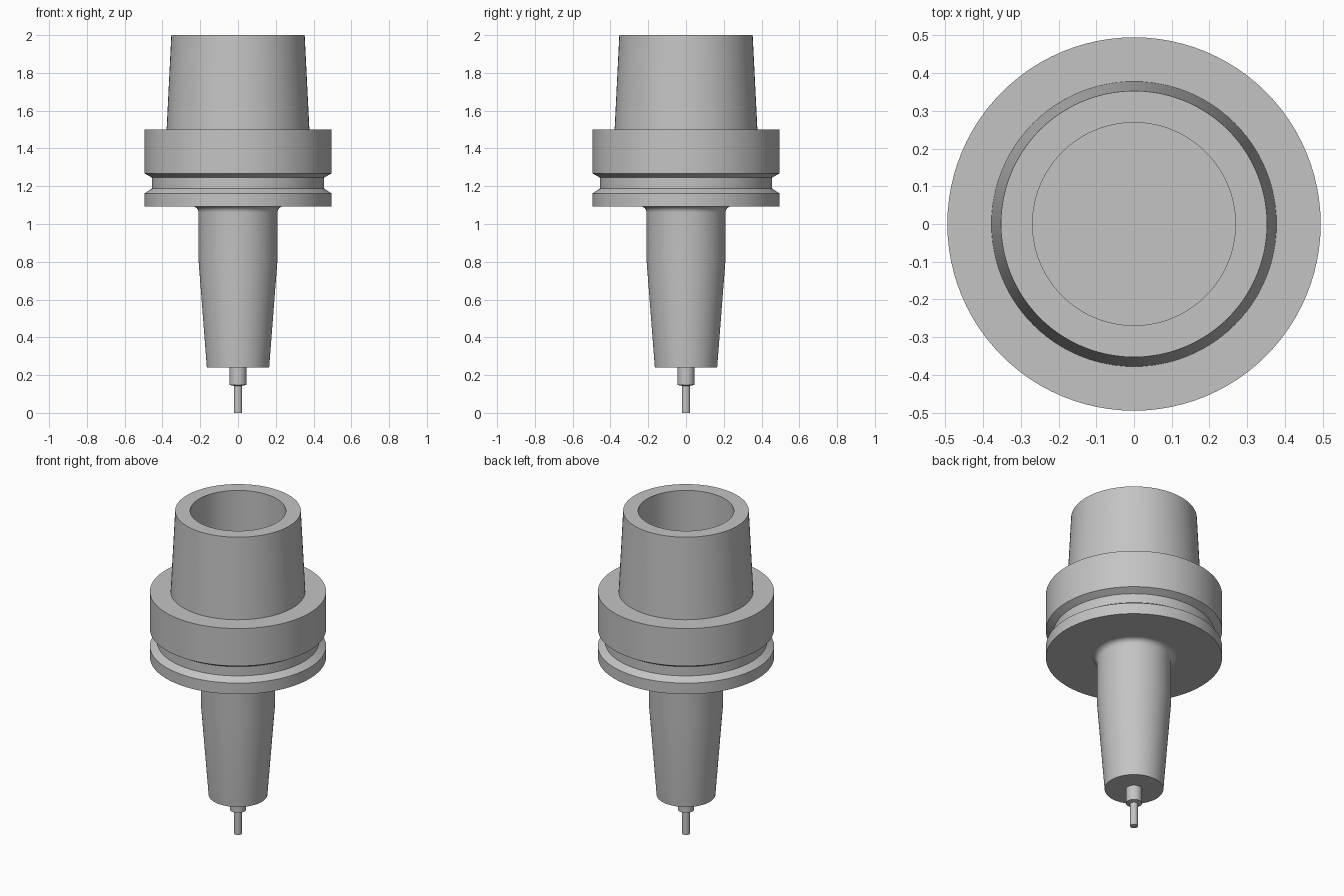
import bpy, bmesh, math

cube = bpy.data.objects.get("Cube")
if cube:
    bpy.data.objects.remove(cube, do_unlink=True)

steel = bpy.data.materials.new("steel grey")
steel.use_nodes = True
GREY = (0.55, 0.55, 0.55, 1.0)
steel.diffuse_color = GREY
steel.node_tree.nodes["Principled BSDF"].inputs["Base Color"].default_value = GREY


def lathe(name, profile, segments=96):
    """Revolve a closed (radius, height) outline about z."""
    bm = bmesh.new()
    rings = []
    for r, z in profile:
        if r == 0:
            rings.append([bm.verts.new((0, 0, z))] * segments)
        else:
            rings.append([bm.verts.new((r * math.cos(a), r * math.sin(a), z))
                          for a in (math.tau * i / segments for i in range(segments))])
    for low, high in zip(rings, rings[1:]):
        for i in range(segments):
            j = (i + 1) % segments
            corners = list(dict.fromkeys((low[i], low[j], high[j], high[i])))
            bm.faces.new(corners)
    bmesh.ops.recalc_face_normals(bm, faces=bm.faces)
    mesh = bpy.data.meshes.new(name)
    bm.to_mesh(mesh)
    bm.free()
    mesh.materials.append(steel)
    obj = bpy.data.objects.new(name, mesh)
    bpy.context.collection.objects.link(obj)
    bpy.ops.object.select_all(action='DESELECT')
    obj.select_set(True)
    bpy.context.view_layer.objects.active = obj
    bpy.ops.object.shade_smooth_by_angle(angle=math.radians(25))
    return obj


# Fillet where the nose meets the underside of the flange
FILLET, NOSE_R, FLANGE_Z = 0.032, 0.209, 1.093
fillet = []
for k in range(9):
    a = math.pi / 2 * k / 8
    fillet.append((NOSE_R + FILLET * (1 - math.cos(a)),
                   FLANGE_Z - FILLET * (1 - math.sin(a))))

# Tapered nose, grooved flange and hollow taper shank
nose = [(0, 0.24), (0.165, 0.24), (NOSE_R, 0.81)]
flange = [(0.246, FLANGE_Z), (0.495, FLANGE_Z), (0.495, 1.162), (0.455, 1.188),
          (0.455, 1.245), (0.495, 1.268), (0.495, 1.5)]
shank = [(0.378, 1.5), (0.353, 2.0), (0.269, 2.0), (0.269, 1.5), (0, 1.5)]
lathe("holder_body", nose + fillet + flange + shank)

# Stepped cutting tool held in the nose
lathe("cutting_tool", [(0, 0), (0.022, 0), (0.022, 0.143), (0.045, 0.148),
                       (0.045, 0.26), (0, 0.26)], 48)
